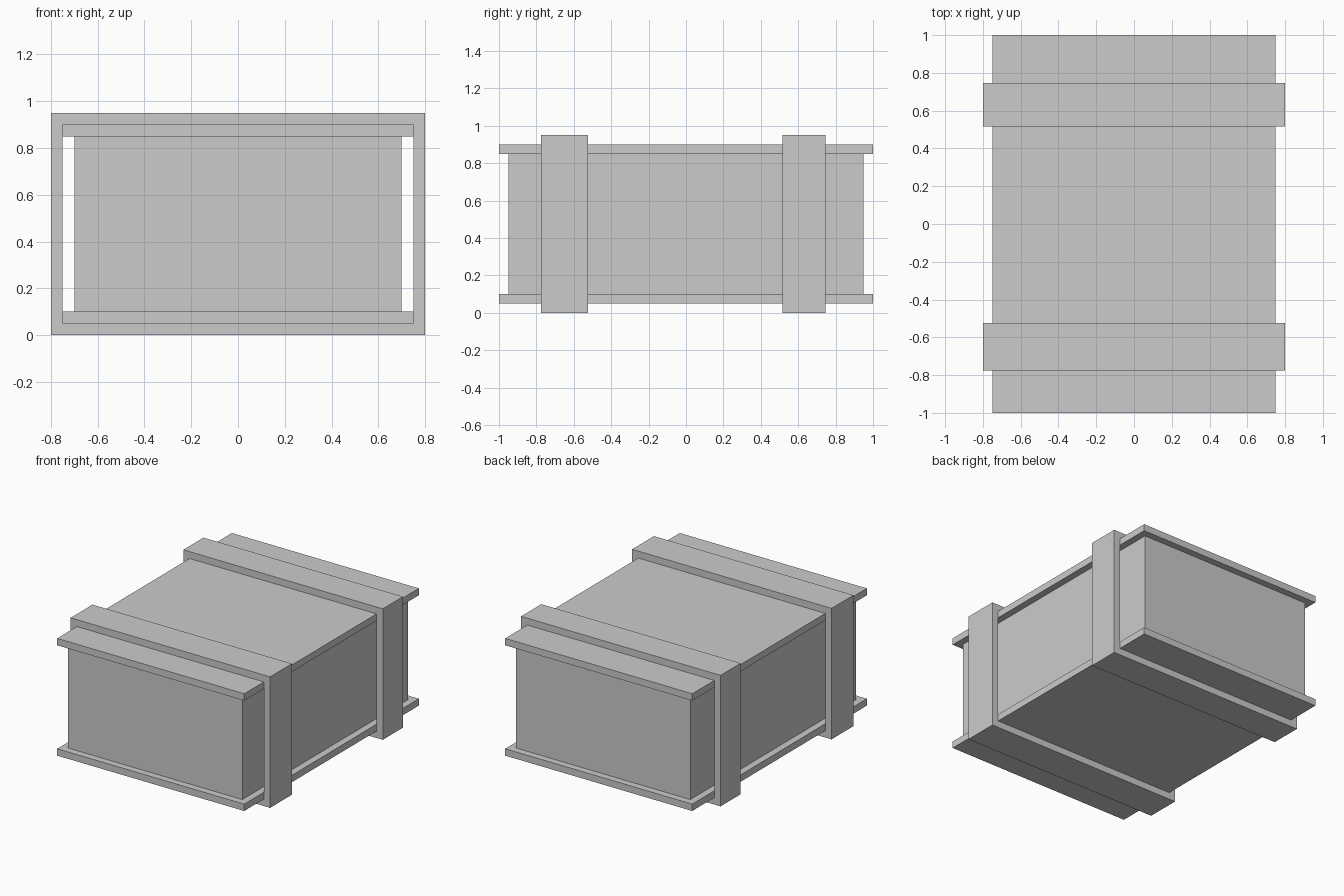
import bpy, bmesh

if "Cube" in bpy.data.objects:
    bpy.data.objects.remove(bpy.data.objects["Cube"])


def add_mesh(name, bm):
    bmesh.ops.recalc_face_normals(bm, faces=bm.faces)
    mesh = bpy.data.meshes.new(name)
    bm.to_mesh(mesh)
    bm.free()
    obj = bpy.data.objects.new(name, mesh)
    bpy.context.collection.objects.link(obj)
    return obj


def box(name, half_x, half_y, z0, z1):
    bm = bmesh.new()
    bmesh.ops.create_cube(bm, size=2)
    for v in bm.verts:
        v.co.x *= half_x
        v.co.y *= half_y
        v.co.z = z1 if v.co.z > 0 else z0
    return add_mesh(name, bm)


def band(name, y0, y1, half_x=0.8, height=0.95, t=0.05):
    # Rectangular hoop: front-facing ring of quads, extruded along y
    bm = bmesh.new()

    def loop(hx, z0, z1):
        return [bm.verts.new((x, y0, z)) for x, z in
                ((-hx, z0), (hx, z0), (hx, z1), (-hx, z1))]

    outer = loop(half_x, 0, height)
    inner = loop(half_x - t, t, height - t)
    ring = [bm.faces.new((outer[i], outer[(i + 1) % 4], inner[(i + 1) % 4], inner[i]))
            for i in range(4)]
    ext = bmesh.ops.extrude_face_region(bm, geom=ring, use_keep_orig=True)
    for v in ext["geom"]:
        if isinstance(v, bmesh.types.BMVert):
            v.co.y = y1
    # Merge each end's mitred quads into a flat frame look
    return add_mesh(name, bm)


# Crate body
box("crate_body", 0.70, 0.95, 0.10, 0.85)

# Overhanging base and lid boards
box("base_board", 0.75, 1.0, 0.05, 0.10)
box("lid_board", 0.75, 1.0, 0.85, 0.90)

# Two straps wrapped around the crate
band("front_strap", -0.775, -0.525)
band("back_strap", 0.516, 0.747)
